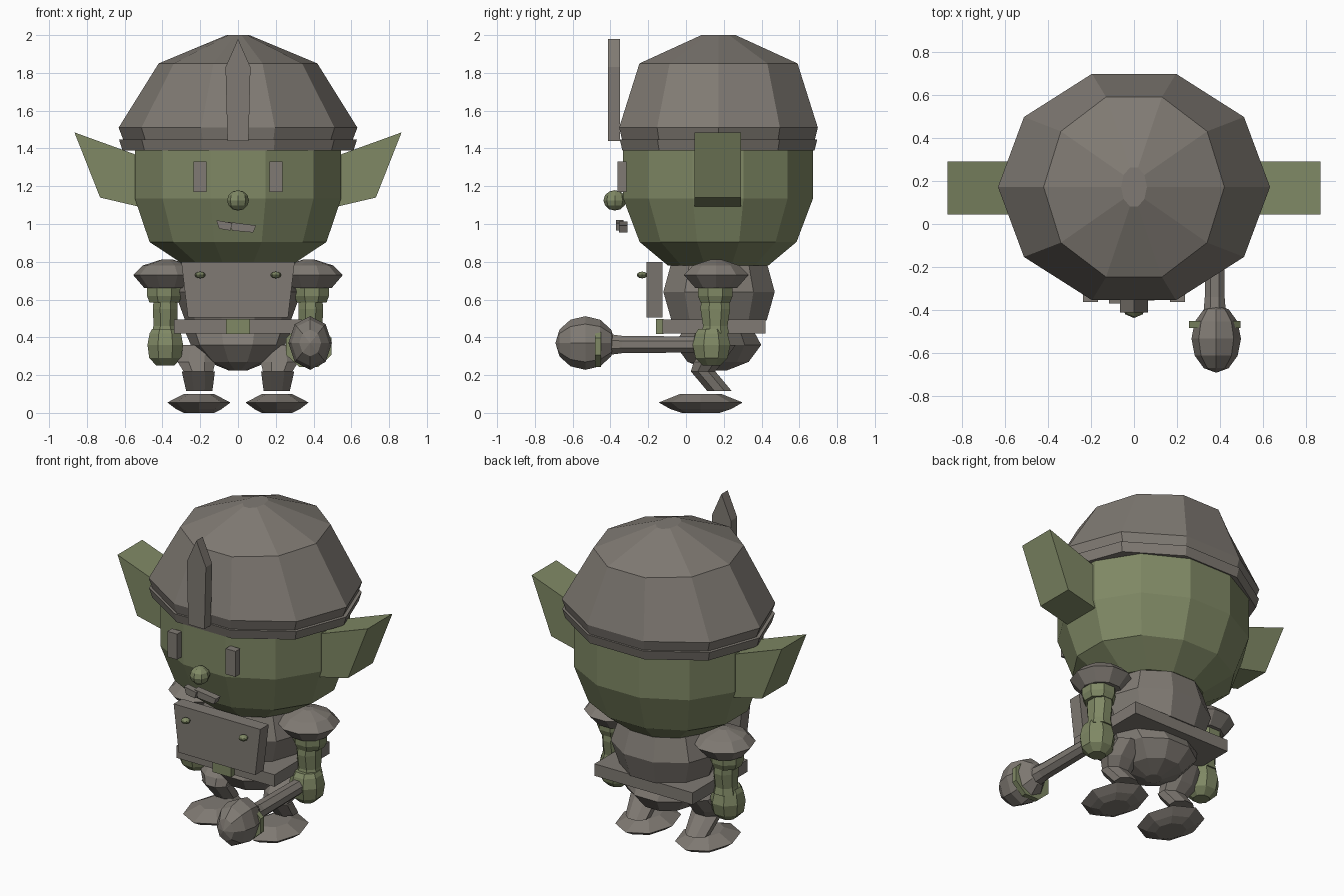
import bpy, bmesh, math
from mathutils import Vector, Matrix


def material(name, rgb):
    m = bpy.data.materials.new(name)
    m.diffuse_color = (*rgb, 1)
    return m


GREY = material("worn_grey", (0.215, 0.195, 0.172))
GREEN = material("olive_green", (0.215, 0.25, 0.13))


def finish(name, bm, mat):
    bmesh.ops.recalc_face_normals(bm, faces=bm.faces)
    me = bpy.data.meshes.new(name)
    bm.to_mesh(me)
    bm.free()
    me.materials.append(mat)
    ob = bpy.data.objects.new(name, me)
    bpy.context.collection.objects.link(ob)
    return ob


def loft(name, mat, rings, n=10, turn=0.0, matrix=None):
    """Stack of elliptical rings (x, y, z, rx, ry), capped at both ends."""
    bm = bmesh.new()
    loops = []
    for x, y, z, rx, ry in rings:
        loops.append([bm.verts.new((x + rx * math.cos(2 * math.pi * (i + turn) / n),
                                    y + ry * math.sin(2 * math.pi * (i + turn) / n), z))
                      for i in range(n)])
    for a, b in zip(loops, loops[1:]):
        for i in range(n):
            j = (i + 1) % n
            bm.faces.new((a[i], a[j], b[j], b[i]))
    bm.faces.new(loops[0][::-1])
    bm.faces.new(loops[-1])
    if matrix:
        bm.transform(matrix)
    return finish(name, bm, mat)


def stack(name, mat, x, y, profile, n=10, turn=0.0, matrix=None):
    """Upright loft around a fixed centre, profile of (z, rx, ry)."""
    return loft(name, mat, [(x, y, z, rx, ry) for z, rx, ry in profile], n, turn, matrix)


def slab(name, mat, outline, y0, y1):
    """Front-facing outline (x, z) extruded from y0 to y1."""
    bm = bmesh.new()
    a = [bm.verts.new((x, y0, z)) for x, z in outline]
    b = [bm.verts.new((x, y1, z)) for x, z in outline]
    bm.faces.new(a)
    bm.faces.new(b[::-1])
    for i in range(len(a)):
        j = (i + 1) % len(a)
        bm.faces.new((a[i], b[i], b[j], a[j]))
    return finish(name, bm, mat)


def rect(x0, x1, z0, z1):
    return [(x0, z0), (x1, z0), (x1, z1), (x0, z1)]


def ball(name, mat, centre, radii, u=8, v=6, matrix=None):
    bm = bmesh.new()
    bmesh.ops.create_uvsphere(bm, u_segments=u, v_segments=v, radius=1)
    if matrix:
        bm.transform(matrix)
    bm.transform(Matrix.Translation(Vector(centre)) @ Matrix.Diagonal((*radii, 1)))
    return finish(name, bm, mat)


LAY = Matrix.Rotation(math.radians(90), 4, 'X')     # local z -> -y

# helmet with brim band and front crest
stack("helmet", GREY, 0, 0.172,
      [(1.44, 0.605, 0.535), (1.51, 0.632, 0.553), (1.85, 0.42, 0.44), (2.0, 0.06, 0.095)])
stack("helmet_band", GREY, 0, 0.172,
      [(1.39, 0.612, 0.535), (1.448, 0.63, 0.55)])
slab("helmet_crest", GREY,
     [(-0.056, 1.44), (0.056, 1.44), (0.066, 1.83), (0, 1.98), (-0.066, 1.83)], -0.412, -0.35)

# head and face
stack("head", GREEN, 0, 0.17,
      [(0.78, 0.29, 0.275), (0.905, 0.485, 0.43), (1.135, 0.565, 0.52), (1.42, 0.565, 0.52)],
      12, 0.5)
ball("nose", GREEN, (0, -0.377, 1.125), (0.058, 0.06, 0.054))
slab("upper_lip", GREY, [(-0.1, 0.975), (-0.04, 0.965), (-0.03, 1.005), (-0.115, 1.02)],
     -0.37, -0.33)
slab("lower_lip", GREY, [(-0.03, 0.965), (0.08, 0.955), (0.096, 0.992), (-0.055, 1.012)],
     -0.355, -0.31)

# torso, hips, chest plate and belt
stack("torso", GREY, 0, 0.175,
      [(0.49, 0.28, 0.265), (0.64, 0.335, 0.31), (0.78, 0.285, 0.27), (0.80, 0.2, 0.2)], 10)
stack("hips", GREY, 0, 0.17,
      [(0.225, 0.05, 0.05), (0.27, 0.16, 0.17), (0.36, 0.25, 0.24), (0.43, 0.28, 0.2)], 10)
slab("chest_plate", GREY, [(-0.265, 0.505), (0.265, 0.505), (0.3, 0.8), (-0.3, 0.8)],
     -0.208, -0.125)
slab("belt", GREY, rect(-0.34, 0.34, 0.42, 0.495), -0.125, 0.42)
slab("buckle", GREEN, rect(-0.063, 0.063, 0.418, 0.496), -0.16, -0.12)

# mirrored parts
for s, side in ((-1, "left"), (1, "right")):
    slab("ear_" + side, GREEN,
         [(s * 0.866, 1.485), (s * 0.535, 1.365), (s * 0.525, 1.092), (s * 0.73, 1.14)],
         0.045, 0.29)
    slab("eye_" + side, GREY, rect(s * 0.202 - 0.034, s * 0.202 + 0.034, 1.17, 1.33),
         -0.362, -0.315)
    ball("plate_stud_" + side, GREEN, (s * 0.2, -0.232, 0.73), (0.028, 0.028, 0.018))
    # arm
    stack("shoulder_pad_" + side, GREY, s * 0.375, 0.16,
          [(0.66, 0.12, 0.115), (0.73, 0.18, 0.18), (0.78, 0.13, 0.13), (0.812, 0.03, 0.03)], 10)
    stack("sleeve_" + side, GREEN, s * 0.39, 0.155,
          [(0.585, 0.085, 0.085), (0.62, 0.1, 0.1), (0.67, 0.1, 0.1)], 8, 0.5)
    stack("arm_" + side, GREEN, s * 0.385, 0.155,
          [(0.42, 0.078, 0.08), (0.46, 0.068, 0.07), (0.55, 0.07, 0.085), (0.6, 0.068, 0.08)],
          8, 0.5)
    stack("hand_" + side, GREEN, s * 0.385, 0.135,
          [(0.25, 0.05, 0.05), (0.29, 0.092, 0.092), (0.36, 0.102, 0.108),
           (0.42, 0.09, 0.092), (0.445, 0.075, 0.075)], 8, 0.5)
    # leg
    loft("thigh_" + side, GREY,
         [(s * 0.21, 0.09, 0.22, 0.085, 0.07), (s * 0.22, 0.12, 0.27, 0.108, 0.085),
          (s * 0.21, 0.19, 0.36, 0.1, 0.08)], 8, 0.5)
    loft("shin_" + side, GREY,
         [(s * 0.205, 0.178, 0.115, 0.075, 0.07), (s * 0.21, 0.09, 0.22, 0.095, 0.07)], 8, 0.5)
    stack("foot_" + side, GREY, s * 0.207, 0.078,
          [(0.0, 0.08, 0.1), (0.02, 0.12, 0.16), (0.055, 0.167, 0.222), (0.1, 0.08, 0.11)], 8)

# club: handle, head and collar lying along y
stack("club_handle", GREY, 0.375, 0.362,
      [(-0.08, 0.047, 0.045), (0.34, 0.05, 0.05), (0.41, 0.056, 0.06)], 8, 0.5, LAY)
ball("club_head", GREY, (0.382, -0.533, 0.37), (0.115, 0.158, 0.142), 8, 6, LAY)
stack("club_collar", GREEN, 0.375, 0.352,
      [(0.45, 0.13, 0.118), (0.483, 0.13, 0.118)], 8, 0.5, LAY)
